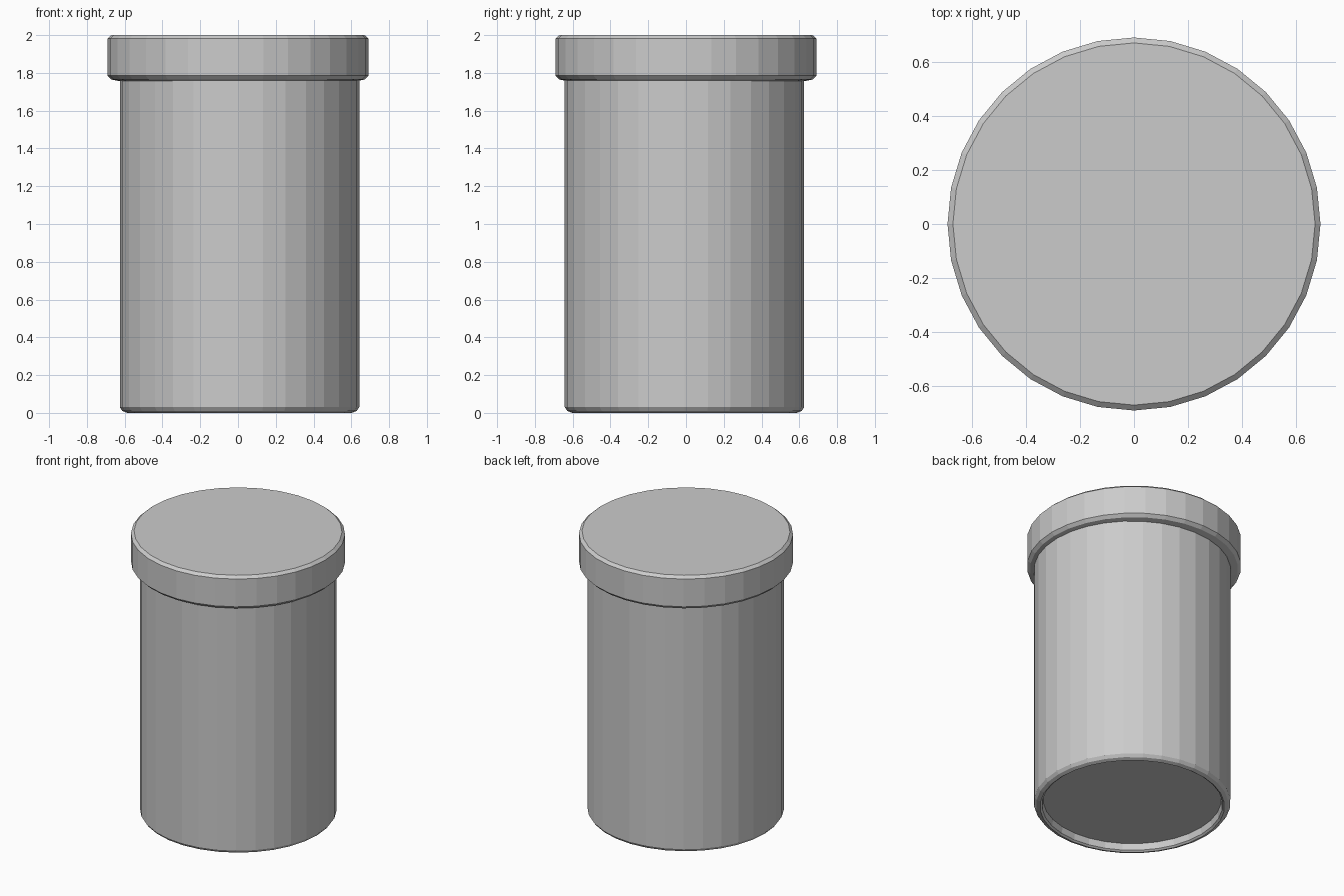
import bpy, bmesh, math

if "Cube" in bpy.data.objects:
    bpy.data.objects.remove(bpy.data.objects["Cube"])

SIDES = 32

def lathe(name, profile, cx=0.0, cy=0.0):
    """Closed solid of revolution from (radius, z) rings, bottom to top."""
    bm = bmesh.new()
    rings = []
    for r, z in profile:
        rings.append([bm.verts.new((cx + r * math.cos(2 * math.pi * i / SIDES),
                                    cy + r * math.sin(2 * math.pi * i / SIDES), z))
                      for i in range(SIDES)])
    for a, b in zip(rings, rings[1:]):
        for i in range(SIDES):
            j = (i + 1) % SIDES
            bm.faces.new((a[i], a[j], b[j], b[i]))
    bm.faces.new(rings[0][::-1])
    bm.faces.new(rings[-1])
    bm.normal_update()
    me = bpy.data.meshes.new(name)
    bm.to_mesh(me)
    bm.free()
    ob = bpy.data.objects.new(name, me)
    bpy.context.collection.objects.link(ob)
    return ob

# Straight cylindrical body: recessed base inside a narrow foot rim
lathe("jar_body", [(0.575, 0.055), (0.582, 0.01), (0.595, 0.0), (0.62, 0.01),
                   (0.634, 0.03), (0.634, 1.80)],
      0.008, -0.008)

# Wider lid with chamfered rims
lathe("jar_lid", [(0.63, 1.757), (0.67, 1.765), (0.69, 1.785),
                  (0.69, 1.982), (0.67, 2.0)])
